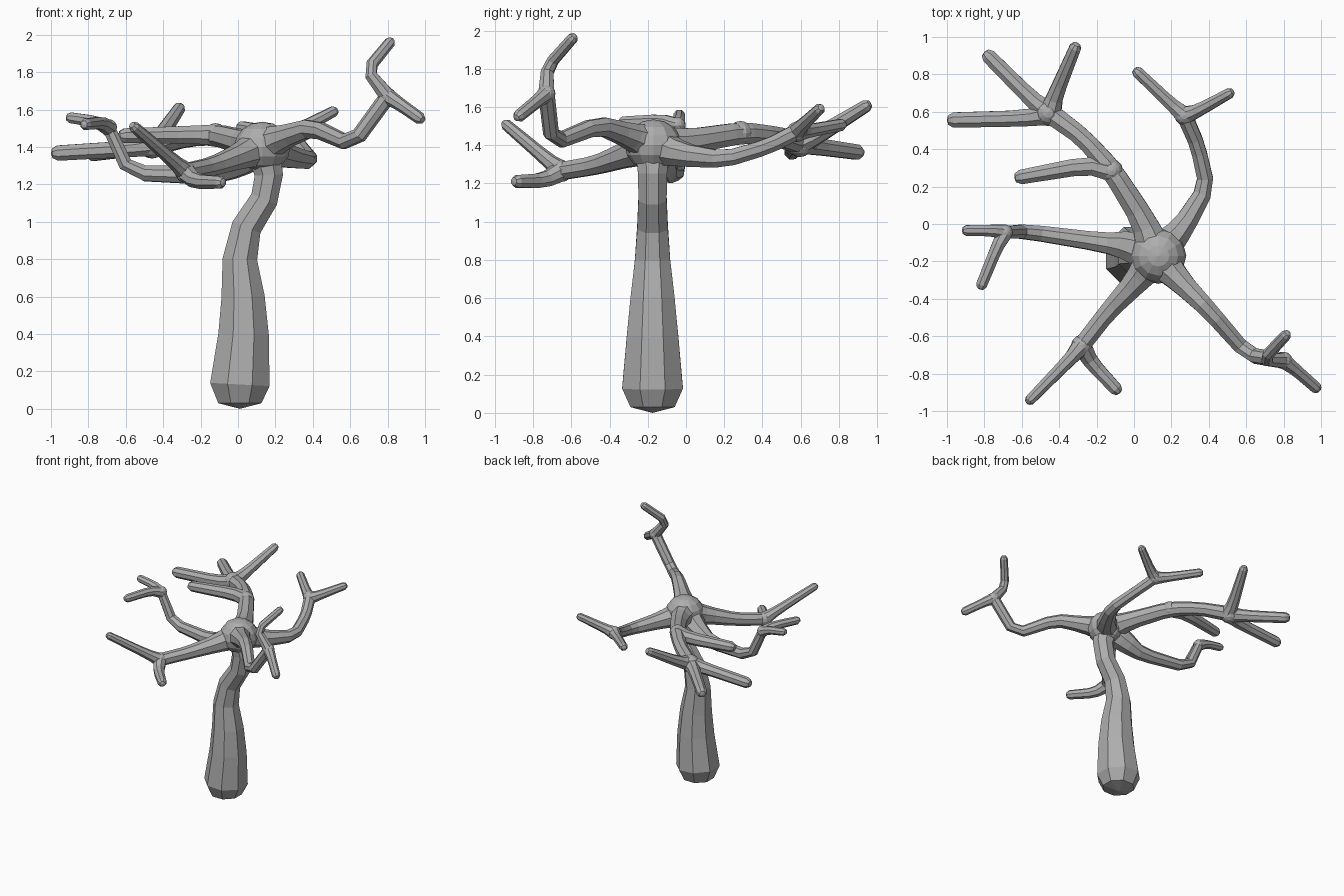
import bpy, bmesh
from mathutils import Vector, Matrix

bark = bpy.data.materials.new("grey_bark")
bark.diffuse_color = (0.42, 0.42, 0.42, 1)


def finish(bm, name):
    bmesh.ops.recalc_face_normals(bm, faces=bm.faces)
    me = bpy.data.meshes.new(name)
    bm.to_mesh(me)
    bm.free()
    me.materials.append(bark)
    ob = bpy.data.objects.new(name, me)
    bpy.context.collection.objects.link(ob)
    return ob


def tube(name, pts, round_start=False, round_end=True, chamfer=0.2, sides=8):
    """Faceted limb through (x, y, z, radius) points, with blunt rounded tips."""
    p = [Vector(q) for q in pts]
    path = [p[0]]
    for a, b, c in zip(p, p[1:], p[2:]):      # cut the bends into two rings
        if chamfer:
            path += [b.lerp(a, chamfer), b.lerp(c, chamfer)]
        else:
            path.append(b)
    path.append(p[-1])
    tip = path[-1].xyz
    if round_end:
        e = path.pop()
        d = (e.xyz - path[-1].xyz).normalized()
        for back, k in ((0.8, 1.0), (0.15, 0.62)):
            path.append(Vector((*(e.xyz - d * e.w * back), e.w * k)))

    bm = bmesh.new()
    rings, prev, u = [], None, None
    for i, q in enumerate(path):
        t = (path[min(i + 1, len(path) - 1)].xyz - path[max(i - 1, 0)].xyz).normalized()
        if u is None:
            ref = Vector((0, 0, 1)) if abs(t.z) < 0.8 else Vector((0, 1, 0))
            u = ref - t * ref.dot(t)
        else:
            u = prev.rotation_difference(t) @ u
        u.normalize()
        prev = t
        rings.append([bm.verts.new(q.xyz + Matrix.Rotation(6.2831853 * (k + 0.5) / sides, 3, t) @ u * q.w)
                      for k in range(sides)])
    for r, s in zip(rings, rings[1:]):
        for k in range(sides):
            j = (k + 1) % sides
            bm.faces.new((r[k], r[j], s[j], s[k]))
    for ring, centre in ((rings[0], path[0].xyz), (rings[-1], tip)):
        if ring is rings[0] and round_start:
            centre = centre - Vector((0, 0, 0.03))
        c = bm.verts.new(centre)
        for k in range(sides):
            bm.faces.new((ring[k], ring[(k + 1) % sides], c))
    return finish(bm, name)


def knot(name, centre, size):
    """Low-poly swelling where limbs meet."""
    bm = bmesh.new()
    bmesh.ops.create_uvsphere(bm, u_segments=12, v_segments=8, radius=1)
    bmesh.ops.transform(bm, matrix=Matrix.Translation(centre) @ Matrix.Diagonal((*size, 1)), verts=bm.verts)
    return finish(bm, name)


# trunk
Y = -0.175
tube("trunk", [(0.01, Y, 0.03, 0.125), (0.01, Y, 0.13, 0.172), (0.03, Y, 0.40, 0.146),
               (0.027, Y, 0.60, 0.125), (0.01, Y, 0.80, 0.10), (0.045, Y, 0.97, 0.087),
               (0.14, Y, 1.12, 0.08), (0.165, Y, 1.25, 0.082), (0.13, Y, 1.40, 0.10)],
     round_start=True, round_end=False, chamfer=0)
# crown where the branches meet
knot("crown", (0.13, -0.17, 1.40), (0.15, 0.15, 0.135))
HUB = (0.12, -0.17, 1.40, 0.11)

# main limbs, ending at their forks
limbs = {
    "front_right_limb": [HUB, (0.25, -0.31, 1.455, 0.066), (0.40, -0.46, 1.505, 0.05),
                         (0.61, -0.70, 1.41, 0.042), (0.80, -0.73, 1.67, 0.043)],
    "back_right_limb": [HUB, (0.26, -0.02, 1.35, 0.066), (0.39, 0.20, 1.325, 0.047),
                        (0.34, 0.42, 1.39, 0.043), (0.27, 0.58, 1.47, 0.045)],
    "back_left_limb": [HUB, (0.05, 0.02, 1.42, 0.07), (-0.12, 0.29, 1.465, 0.06),
                       (-0.27, 0.46, 1.45, 0.052), (-0.46, 0.60, 1.41, 0.06)],
    "left_limb": [HUB, (-0.02, -0.12, 1.31, 0.085), (-0.16, -0.10, 1.25, 0.055),
                  (-0.58, -0.04, 1.26, 0.042), (-0.69, -0.045, 1.50, 0.036)],
    "front_left_limb": [HUB, (0.01, -0.31, 1.35, 0.07), (-0.14, -0.47, 1.295, 0.052),
                        (-0.28, -0.65, 1.265, 0.05)],
}
for name, pts in limbs.items():
    tube(name, pts, round_end=False)

# twigs: start (fork), flare, tip
twigs = {
    "front_right_twig_low": [(0.80, -0.73, 1.67, 0.045), (0.87, -0.785, 1.625, 0.035), (0.99, -0.89, 1.54, 0.033)],
    "front_right_twig_high": [(0.80, -0.73, 1.67, 0.045), (0.69, -0.725, 1.81, 0.033), (0.825, -0.58, 1.975, 0.03)],
    "back_right_twig_inner": [(0.27, 0.58, 1.47, 0.052), (0.20, 0.64, 1.475, 0.037), (0.0, 0.83, 1.51, 0.033)],
    "back_right_twig_outer": [(0.27, 0.58, 1.47, 0.052), (0.34, 0.605, 1.50, 0.037), (0.53, 0.71, 1.60, 0.03)],
    "back_left_side_twig": [(-0.11, 0.28, 1.465, 0.06), (-0.25, 0.315, 1.465, 0.052), (-0.64, 0.245, 1.46, 0.042)],
    "back_left_twig_left": [(-0.45, 0.59, 1.41, 0.065), (-0.58, 0.565, 1.39, 0.047), (-1.0, 0.555, 1.365, 0.044)],
    "back_left_twig_middle": [(-0.45, 0.59, 1.41, 0.065), (-0.55, 0.67, 1.395, 0.047), (-0.80, 0.92, 1.36, 0.042)],
    "back_left_twig_right": [(-0.45, 0.59, 1.41, 0.065), (-0.42, 0.69, 1.45, 0.045), (-0.305, 0.965, 1.62, 0.034)],
    "left_twig_outer": [(-0.69, -0.045, 1.50, 0.045), (-0.76, -0.035, 1.535, 0.033), (-0.92, -0.035, 1.56, 0.031)],
    "left_twig_front": [(-0.69, -0.045, 1.50, 0.045), (-0.735, -0.13, 1.53, 0.035), (-0.825, -0.35, 1.52, 0.032)],
    "front_left_twig_high": [(-0.28, -0.65, 1.265, 0.055), (-0.34, -0.72, 1.32, 0.038), (-0.57, -0.955, 1.52, 0.03)],
    "front_left_twig_low": [(-0.28, -0.65, 1.265, 0.055), (-0.225, -0.745, 1.215, 0.042), (-0.075, -0.905, 1.21, 0.036)],
}
for name, pts in twigs.items():
    tube(name, pts)

# swellings at the forks
for name, c, r in (("front_right_fork", (0.80, -0.73, 1.67), 0.047), ("back_right_fork", (0.27, 0.58, 1.47), 0.053),
                   ("back_left_fork", (-0.46, 0.595, 1.41), 0.072), ("side_fork", (-0.12, 0.285, 1.465), 0.062),
                   ("left_fork", (-0.69, -0.045, 1.505), 0.043), ("front_left_fork", (-0.28, -0.65, 1.265), 0.057)):
    knot(name, c, (r, r, r))
